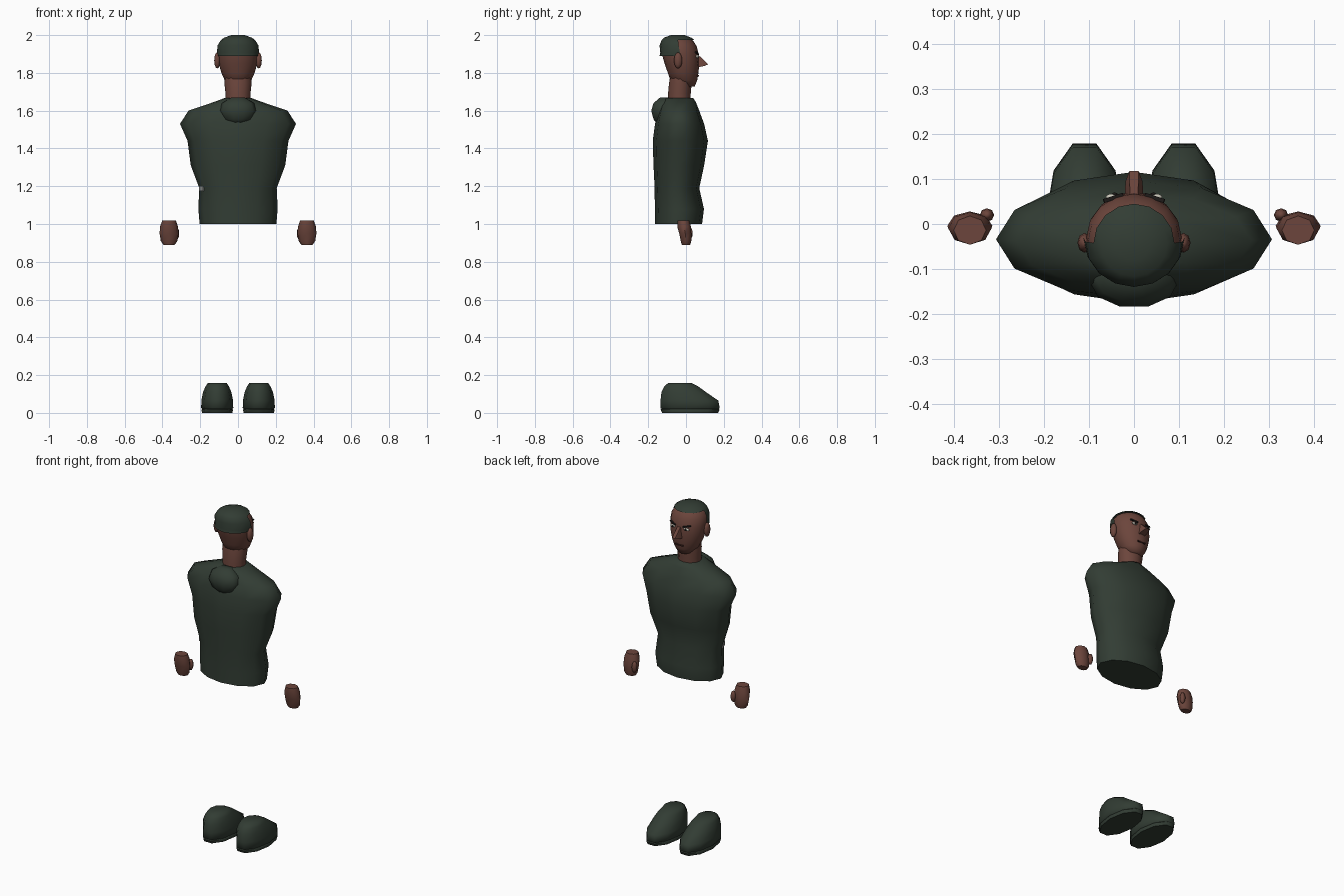
import bpy, bmesh, math
from mathutils import Vector

cube = bpy.data.objects.get("Cube")
if cube:
    bpy.data.objects.remove(cube, do_unlink=True)


def material(name, r, g, b):
    m = bpy.data.materials.new(name)
    m.use_nodes = True
    m.diffuse_color = (r, g, b, 1)
    node = m.node_tree.nodes["Principled BSDF"]
    node.inputs["Base Color"].default_value = (r, g, b, 1)
    node.inputs["Roughness"].default_value = 0.9
    return m


GREEN = material("dark_green", 0.032, 0.046, 0.034)
SKIN = material("brown_skin", 0.15, 0.06, 0.045)
LIP = material("dark_lip", 0.06, 0.02, 0.016)
BLACK = material("near_black", 0.012, 0.01, 0.009)
WHITE = material("eye_white", 0.6, 0.58, 0.5)
GREY = material("tag_grey", 0.3, 0.31, 0.3)


def finish(name, bm, mat, angle=50):
    bmesh.ops.recalc_face_normals(bm, faces=bm.faces)
    mesh = bpy.data.meshes.new(name)
    bm.to_mesh(mesh)
    bm.free()
    ob = bpy.data.objects.new(name, mesh)
    bpy.context.collection.objects.link(ob)
    mesh.materials.append(mat)
    bpy.ops.object.select_all(action="DESELECT")
    ob.select_set(True)
    bpy.context.view_layer.objects.active = ob
    bpy.ops.object.shade_smooth_by_angle(angle=math.radians(angle))
    return ob


def loft(name, sections, segs, mat, cx=0, flat_ends=False, keep=None, angle=50):
    """Stack rings (z, centre y, half width, half depth) into a closed skin."""
    bm = bmesh.new()
    phase = math.pi / segs if flat_ends else 0
    stretch = 1 / math.cos(phase) if flat_ends else 1
    rings = []
    for z, cy, rx, ry in sections:
        ring = []
        for i in range(segs):
            a = math.tau * i / segs + math.pi / 2 + phase
            ring.append(bm.verts.new((cx + rx * math.cos(a), cy + ry * stretch * math.sin(a), z)))
        rings.append(ring)
    for low, high in zip(rings, rings[1:]):
        for i in range(segs):
            j = (i + 1) % segs
            bm.faces.new((low[i], low[j], high[j], high[i]))
    bm.faces.new(rings[-1])
    bm.faces.new(rings[0][::-1])
    if keep:
        drop = [f for f in bm.faces if not keep(f.calc_center_median())]
        bmesh.ops.delete(bm, geom=drop, context="FACES")
    return finish(name, bm, mat, angle)


def ball(name, centre, size, mat, segs=10, rings=7):
    bm = bmesh.new()
    bmesh.ops.create_uvsphere(bm, u_segments=segs, v_segments=rings, radius=1)
    bmesh.ops.scale(bm, vec=size, verts=bm.verts)
    bmesh.ops.translate(bm, vec=centre, verts=bm.verts)
    return finish(name, bm, mat, 80)


def plate(name, centre, size, mat, turn=(0, 0, 0)):
    bm = bmesh.new()
    bmesh.ops.create_cube(bm, size=1)
    bmesh.ops.scale(bm, vec=size, verts=bm.verts)
    ob = finish(name, bm, mat, 30)
    ob.location = centre
    ob.rotation_euler = turn
    return ob


# Torso with sloping shoulders
loft("torso", [
    (1.00, -0.040, 0.203, 0.125),
    (1.08, -0.035, 0.210, 0.130),
    (1.19, -0.048, 0.205, 0.118),
    (1.31, -0.038, 0.250, 0.134),
    (1.44, -0.030, 0.267, 0.146),
    (1.53, -0.034, 0.307, 0.130),
    (1.60, -0.038, 0.262, 0.108),
    (1.645, -0.040, 0.130, 0.092),
    (1.668, -0.040, 0.068, 0.078),
], 12, GREEN, angle=60)

# Hood bunched at the back of the collar
loft("hood", [
    (1.53, -0.13, 0.035, 0.025),
    (1.555, -0.128, 0.078, 0.044),
    (1.60, -0.125, 0.100, 0.059),
    (1.64, -0.122, 0.085, 0.050),
    (1.67, -0.112, 0.035, 0.025),
], 10, GREEN, flat_ends=True, angle=70)

# Small tag on the hip
plate("hip_tag", (-0.193, -0.077, 1.187), (0.008, 0.052, 0.022), GREY, (0, 0, math.radians(24)))

# Neck
loft("neck", [
    (1.64, -0.035, 0.068, 0.060),
    (1.69, -0.035, 0.066, 0.060),
    (1.745, -0.030, 0.072, 0.060),
    (1.78, -0.028, 0.070, 0.056),
], 12, SKIN)

# Head and cropped hair share one set of rings
skull = [
    (1.85, -0.022, 0.102, 0.092),
    (1.90, -0.030, 0.106, 0.097),
    (1.94, -0.037, 0.102, 0.094),
    (1.968, -0.040, 0.084, 0.080),
    (1.980, -0.042, 0.068, 0.066),
    (1.994, -0.042, 0.030, 0.030),
]
jaw = [
    (1.728, 0.010, 0.040, 0.036),
    (1.76, -0.012, 0.070, 0.071),
    (1.80, -0.015, 0.088, 0.081),
]
loft("head", jaw + skull, 16, SKIN, angle=70)
hair_rings = [(1.89, -0.036, 0.110, 0.104)] + [
    (z + 0.006, y - 0.002, rx + 0.006, ry + 0.007) for z, y, rx, ry in skull[1:]]
loft("hair", hair_rings, 16, GREEN, angle=70,
     keep=lambda c: c.z > 1.978 or c.y < -0.045)

# Nose as a wedge
bm = bmesh.new()
for s in (-1, 1):
    for x, y, z in ((0.009, 0.055, 1.905), (0.010, 0.118, 1.845),
                    (0.019, 0.095, 1.836), (0.021, 0.055, 1.828)):
        bm.verts.new((s * x, y, z))
bmesh.ops.convex_hull(bm, input=bm.verts)
finish("nose", bm, SKIN, 40)

# Mouth
plate("mouth", (0, 0.063, 1.785), (0.052, 0.009, 0.007), LIP)

# Paired parts
for side, s in (("left", 1), ("right", -1)):
    ball(side + "_ear", (s * 0.110, -0.042, 1.866), (0.016, 0.022, 0.043), SKIN, 8, 6)
    slant = (0, s * math.radians(-14), s * math.radians(-18))
    ball(side + "_eye", (s * 0.045, 0.060, 1.887), (0.019, 0.008, 0.008), WHITE)
    ball(side + "_pupil", (s * 0.043, 0.066, 1.887), (0.007, 0.004, 0.007), BLACK, 8, 6)
    plate(side + "_brow", (s * 0.046, 0.058, 1.904), (0.046, 0.009, 0.007), BLACK, slant)

    # Fist with a thumb on the inner front edge
    loft(side + "_hand", [
        (0.890, 0.000, 0.030, 0.022),
        (0.910, 0.000, 0.044, 0.028),
        (0.950, -0.004, 0.050, 0.032),
        (0.985, -0.010, 0.048, 0.036),
        (1.018, -0.014, 0.036, 0.032),
    ], 8, SKIN, cx=s * 0.365, angle=60)
    ball(side + "_thumb", (s * 0.327, 0.020, 0.950), (0.016, 0.015, 0.034), SKIN, 8, 6)

    # Shoe with a thin sole seam and a squared toe
    loft(side + "_shoe", [
        (0.000, 0.022, 0.080, 0.148),
        (0.017, 0.022, 0.084, 0.156),
        (0.021, 0.022, 0.080, 0.151),
        (0.025, 0.022, 0.085, 0.157),
        (0.065, 0.018, 0.084, 0.153),
        (0.110, -0.012, 0.075, 0.118),
        (0.140, -0.025, 0.062, 0.090),
        (0.158, -0.033, 0.050, 0.062),
    ], 10, GREEN, cx=s * 0.11, flat_ends=True, angle=60)
